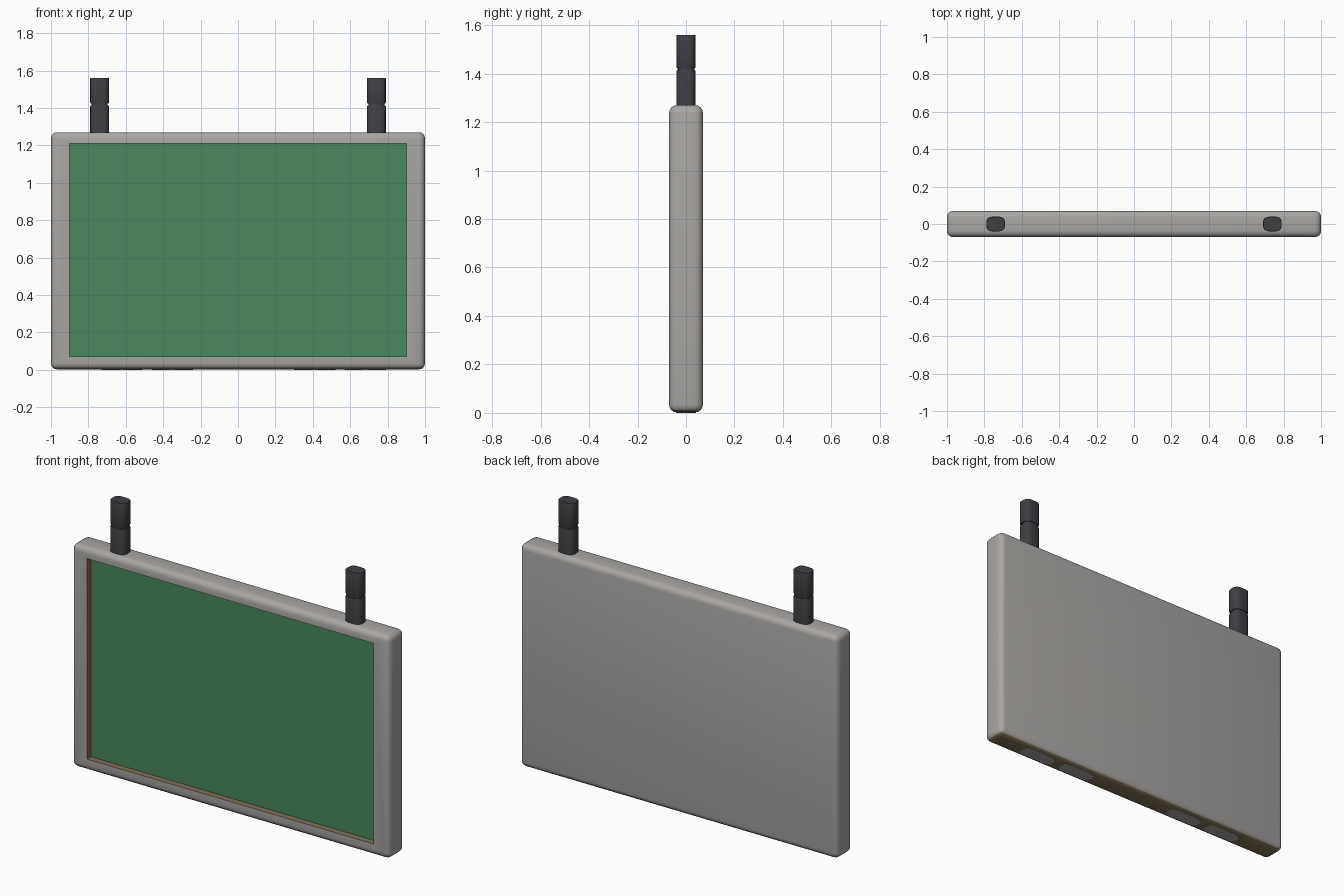
import bpy, bmesh, math
from mathutils import Vector

if "Cube" in bpy.data.objects:
    bpy.data.objects.remove(bpy.data.objects["Cube"])


def material(name, rgb):
    m = bpy.data.materials.new(name)
    m.diffuse_color = (*rgb, 1)
    m.use_nodes = True
    m.node_tree.nodes["Principled BSDF"].inputs["Base Color"].default_value = m.diffuse_color
    return m


GREY = material("warm grey casing", (0.40, 0.385, 0.37))
BROWN = material("brown lining", (0.22, 0.165, 0.095))
GREEN = material("board green", (0.065, 0.245, 0.11))
DARK = material("dark post", (0.05, 0.05, 0.057))


def finish(name, bm, mats, angle=40):
    bmesh.ops.recalc_face_normals(bm, faces=bm.faces[:])
    me = bpy.data.meshes.new(name)
    bm.to_mesh(me)
    bm.free()
    ob = bpy.data.objects.new(name, me)
    bpy.context.collection.objects.link(ob)
    for m in mats:
        me.materials.append(m)
    if angle:
        smooth(ob, angle)
    return ob


def smooth(ob, angle):
    bpy.ops.object.select_all(action='DESELECT')
    ob.select_set(True)
    bpy.context.view_layer.objects.active = ob
    bpy.ops.object.shade_smooth_by_angle(angle=math.radians(angle))


def box(lo, hi, bevel=0, segments=4):
    bm = bmesh.new()
    bmesh.ops.create_cube(bm, size=1)
    lo, hi = Vector(lo), Vector(hi)
    for v in bm.verts:
        v.co = (lo + hi) / 2 + v.co * (hi - lo)
    if bevel:
        bmesh.ops.bevel(bm, geom=bm.edges[:], offset=bevel, segments=segments,
                        profile=0.5, affect='EDGES')
    return bm


# Casing: rounded box with a rectangular recess in the front
casing = finish("casing", box((-1, -0.07, 0.002), (1, 0.07, 1.27), 0.033), [GREY, BROWN], 0)
cutter = finish("recess_cutter", box((-0.9, -0.3, 0.07), (0.9, -0.03, 1.21)), [GREY], 0)
cutter.hide_render = True
mod = casing.modifiers.new("recess", 'BOOLEAN')
mod.operation = 'DIFFERENCE'
mod.solver = 'EXACT'
mod.object = cutter
bpy.context.view_layer.objects.active = casing
bpy.ops.object.modifier_apply(modifier=mod.name)
bpy.data.objects.remove(cutter)

# Brown underside and recess walls
middle = Vector((0, 0, 0.64))
for f in casing.data.polygons:
    n, c = f.normal, f.center
    wall = abs(n.y) < 0.3 and n.dot(c - middle) < 0
    f.material_index = 1 if wall or n.z < -0.6 else 0
smooth(casing, 40)

# Green writing surface
finish("writing_surface", box((-0.9, -0.034, 0.07), (0.9, -0.026, 1.21)), [GREEN], 30)

# Grey pads on the underside
for i, x in enumerate((0.68, 0.41, -0.35, -0.62)):
    bm = bmesh.new()
    ring = []
    for k in range(16):
        a = 2 * math.pi * k / 16
        ca, sa = math.cos(a), math.sin(a)
        ring.append(bm.verts.new((x + math.copysign(abs(ca) ** 0.6, ca) * 0.11,
                                  math.copysign(abs(sa) ** 0.6, sa) * 0.042, 0)))
    face = bm.faces.new(ring)
    ext = bmesh.ops.extrude_face_region(bm, geom=[face])
    for v in ext["geom"]:
        if isinstance(v, bmesh.types.BMVert):
            v.co.z = 0.005
    finish(f"underside_pad_{i + 1}", bm, [GREY], 30)

# Two posts: rounded-square section, grooved part way up
PROFILE = [(1.25, 1), (1.408, 1), (1.413, 0.96), (1.413, 0.86),
           (1.423, 0.86), (1.423, 0.96), (1.428, 1), (1.557, 1), (1.56, 0.97)]
SIDES = 28
for side, x0 in (("left", -0.74), ("right", 0.74)):
    bm = bmesh.new()
    rings = []
    for z, s in PROFILE:
        ring = []
        for k in range(SIDES):
            a = 2 * math.pi * k / SIDES
            ca, sa = math.cos(a), math.sin(a)
            ring.append(bm.verts.new((
                x0 + math.copysign(abs(ca) ** 0.65, ca) * 0.05 * s,
                math.copysign(abs(sa) ** 0.65, sa) * 0.04 * s, z)))
        rings.append(ring)
    for a, b in zip(rings, rings[1:]):
        for k in range(SIDES):
            j = (k + 1) % SIDES
            bm.faces.new((a[k], a[j], b[j], b[k]))
    bm.faces.new(rings[0][::-1])
    bm.faces.new(rings[-1])
    finish(f"{side}_post", bm, [DARK], 40)
